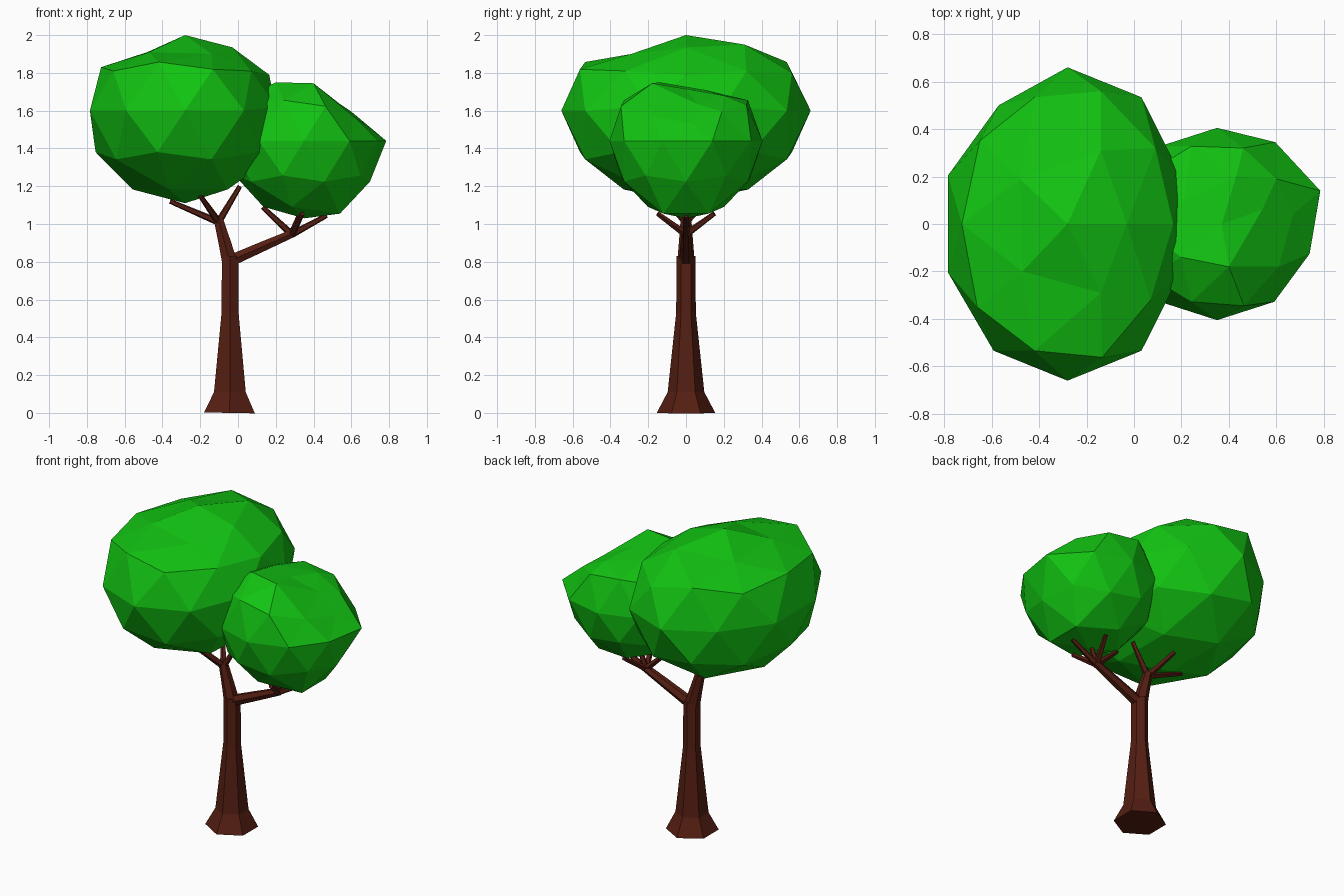
import bpy, bmesh
from math import sin, cos, pi, radians
from mathutils import Vector

if "Cube" in bpy.data.objects:
    bpy.data.objects.remove(bpy.data.objects["Cube"])


def material(name, color):
    m = bpy.data.materials.new(name)
    m.diffuse_color = color
    m.use_nodes = True
    m.node_tree.nodes["Principled BSDF"].inputs["Base Color"].default_value = m.diffuse_color
    return m


leaf_mat = material("leaf_green", (0.006, 0.55, 0.006, 1))
bark_mat = material("bark_brown", (0.09, 0.013, 0.006, 1))


def finish(bm, name, mat):
    bmesh.ops.recalc_face_normals(bm, faces=bm.faces)
    me = bpy.data.meshes.new(name)
    bm.to_mesh(me)
    bm.free()
    me.materials.append(mat)
    ob = bpy.data.objects.new(name, me)
    bpy.context.collection.objects.link(ob)
    return ob


def limb(name, path, sides):
    """Faceted tapered tube through (x, y, z, radius) points."""
    bm = bmesh.new()
    pts = [Vector(p[:3]) for p in path]
    rings = []
    for i, p in enumerate(pts):
        t = (pts[min(i + 1, len(pts) - 1)] - pts[max(i - 1, 0)]).normalized()
        u = Vector((0, 1, 0))
        u = (u - t * u.dot(t)).normalized()
        v = t.cross(u)
        r = path[i][3]
        rings.append([bm.verts.new(p + (u * cos(2 * pi * k / sides) + v * sin(2 * pi * k / sides)) * r)
                      for k in range(sides)])
    for a, b in zip(rings, rings[1:]):
        for k in range(sides):
            j = (k + 1) % sides
            bm.faces.new((a[k], a[j], b[j], b[k]))
    bm.faces.new(rings[0])
    bm.faces.new(rings[-1])
    return finish(bm, name, bark_mat)


def foliage(name, centre, radii, moves):
    """Icosphere blob; moves = (unit height, angle, new position) for displaced corners."""
    bm = bmesh.new()
    bmesh.ops.create_icosphere(bm, subdivisions=2, radius=1)
    bm.verts.ensure_lookup_table()
    targets = {}
    for h, a, pos in moves:
        r = max(0, 1 - h * h) ** 0.5
        d = Vector((r * cos(radians(a)), r * sin(radians(a)), h))
        targets[min(bm.verts, key=lambda v: (v.co - d).length).index] = Vector(pos)
    for v in bm.verts:
        base = Vector([c + r * q for c, r, q in zip(centre, radii, v.co)])
        v.co = targets.get(v.index, base)
    return finish(bm, name, leaf_mat)


# Flared six-sided trunk
limb("trunk", [(-.045, 0, 0, .155), (-.043, 0, .11, .097), (-.042, 0, .53, .052), (-.042, 0, .83, .05)], 6)

# Two main limbs
limb("left_limb", [(-.042, 0, .79, .047), (-.07, 0, .9, .038), (-.105, 0, 1.03, .028)], 6)
limb("right_limb", [(-.03, 0, .81, .035), (.14, 0, .885, .03), (.3, 0, .955, .024)], 6)

# Twigs reaching into the foliage
left_fork, right_fork = (-.103, 0, 1.01), (.285, 0, .945)
left_tips = [(-.36, 0, 1.12), (.01, 0, 1.2), (-.2, .13, 1.15), (-.2, -.13, 1.15)]
right_tips = [(.13, 0, 1.09), (.47, 0, 1.045), (.34, .15, 1.055), (.34, -.15, 1.055), (.33, 0, 1.06)]
for side, fork, tips in (("left", left_fork, left_tips), ("right", right_fork, right_tips)):
    for i, tip in enumerate(tips):
        limb(f"{side}_twig_{i + 1}", [(*fork, .02), (*tip, .013)], 5)

# Large crown with a flattened top
foliage("large_crown", (-.28, 0, 1.6), (.53, .66, .49), [
    (1, 0, (-.28, 0, 2.0)),
    (.85, 0, (-.03, 0, 1.935)), (.85, 72, (-.14, .31, 1.95)), (.85, 144, (-.48, .19, 1.91)),
    (.85, 216, (-.47, -.2, 1.91)), (.85, 288, (-.14, -.29, 1.9)),
    (.447, 0, (.165, 0, 1.79)), (.447, 72, (-.14, .56, 1.8)),
    (.526, 180, (-.725, 0, 1.83)), (.447, 144, (-.65, .35, 1.81)), (.447, 216, (-.66, -.35, 1.81)),
    (.526, 36, (.09, .32, 1.81)), (.526, 324, (.07, -.32, 1.81)),
    (0, 18, (.2, .2, 1.62)), (0, 342, (.2, -.2, 1.62)), (0, 126, (-.57, .5, 1.6)),
])

# Small crown with a sloped facet on its right
foliage("small_crown", (.35, 0, 1.44), (.41, .405, .41), [
    (1, 0, (.37, 0, 1.715)),
    (.85, 0, (.54, .06, 1.635)), (.85, 72, (.43, .2, 1.68)), (.85, 144, (.21, .1, 1.71)),
    (.85, 216, (.2, -.14, 1.75)), (.85, 288, (.4, -.18, 1.745)),
    (.447, 0, (.67, .04, 1.53)), (.447, 72, (.46, .32, 1.63)),
    (.526, 36, (.6, .19, 1.595)), (.526, 324, (.61, -.18, 1.57)),
    (0, 18, (.785, .14, 1.44)), (0, 54, (.595, .345, 1.44)),
    (-.85, 36, (.54, .12, 1.055)), (-.85, 324, (.54, -.12, 1.055)),
])
